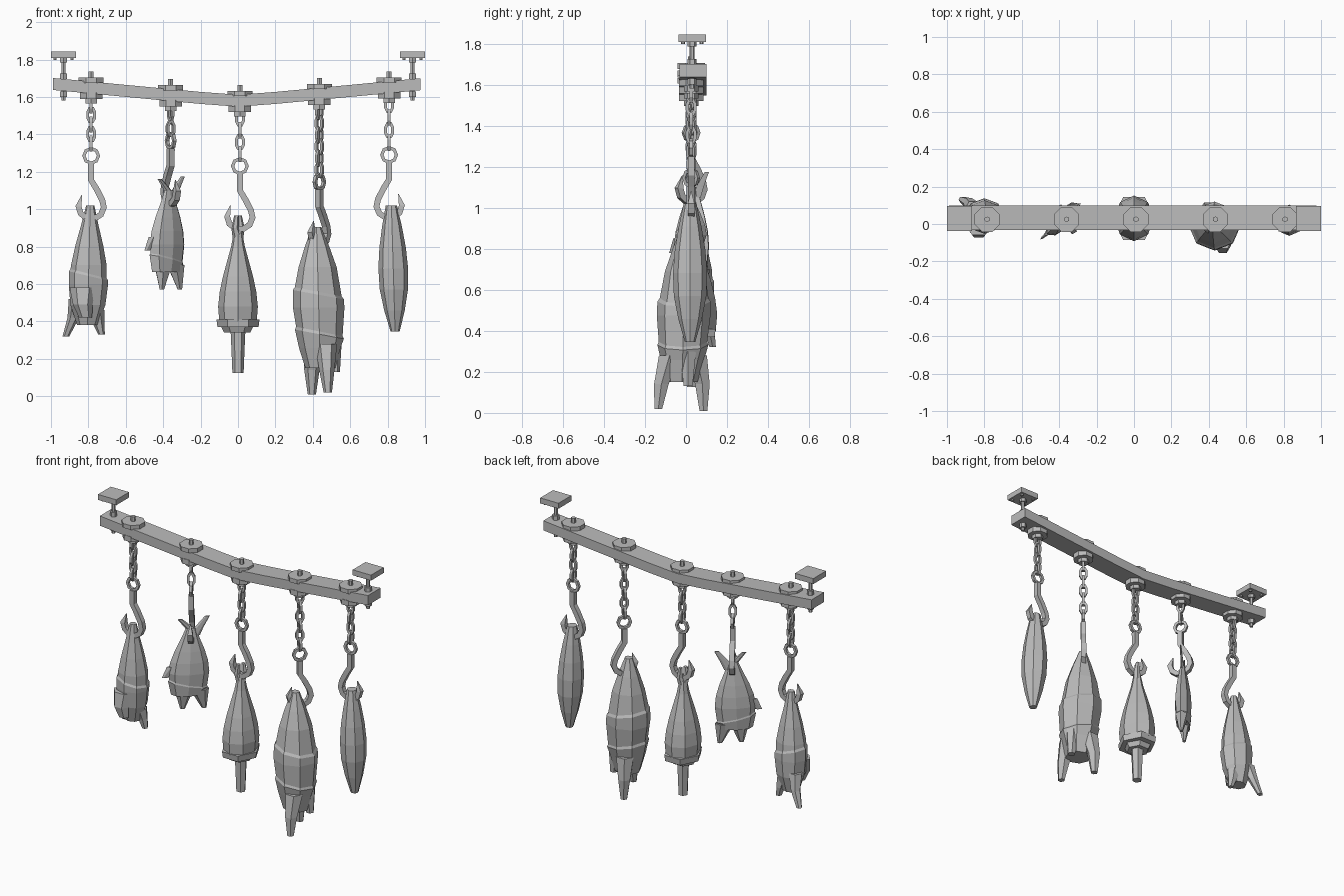
import bpy, bmesh
from math import sin, cos, pi, radians, hypot
from mathutils import Vector

cube = bpy.data.objects.get("Cube")
if cube:
    bpy.data.objects.remove(cube)

grey = bpy.data.materials.new("plain grey")
grey.use_nodes = True
shade = (.5, .5, .5, 1)
grey.diffuse_color = shade
grey.node_tree.nodes["Principled BSDF"].inputs["Base Color"].default_value = shade


def finish(name, bm, location=(0, 0, 0), turn=0):
    bmesh.ops.recalc_face_normals(bm, faces=bm.faces[:])
    mesh = bpy.data.meshes.new(name)
    bm.to_mesh(mesh)
    bm.free()
    mesh.materials.append(grey)
    obj = bpy.data.objects.new(name, mesh)
    obj.location = location
    obj.rotation_euler.z = radians(turn)
    bpy.context.collection.objects.link(obj)


def skin(bm, rings, closed=False):
    """Bridge rings of points into a tube, either looped or capped."""
    rings = [[bm.verts.new(point) for point in ring] for ring in rings]
    following = rings[1:] + rings[:1] if closed else rings[1:]
    for ring, after in zip(rings, following):
        for i in range(len(ring)):
            bm.faces.new((ring[i - 1], ring[i], after[i], after[i - 1]))
    if not closed:
        bm.faces.new(rings[0])
        bm.faces.new(rings[-1])


def oval(centre, across, depth, sides, tilt=0, phase=0):
    """Level ring of points, optionally tilted from side to side."""
    x, y, z = centre
    angles = [phase + 2 * pi * i / sides for i in range(sides)]
    return [(x + across * cos(a), y + depth * sin(a), z + tilt * cos(a)) for a in angles]


def disc(bm, x, y, low, high, radius, sides=8):
    skin(bm, [oval((x, y, z), radius, radius, sides, phase=pi / sides) for z in (low, high)])


def limb(bm, points, thick, thin, flat=1):
    """Tapering six sided tube through the given points."""
    last = len(points) - 1
    radii = [thick + (thin - thick) * i / last for i in range(last + 1)]
    skin(bm, [oval(point, radius, radius * flat, 6) for point, radius in zip(points, radii)])


def swell(bm, top, bottom, neck, belly, base, peak, depth, lean=(0, 0), cuts=(), curve=1, rows=6):
    """Hanging body that widens to a belly and narrows again; each cut makes an overlapping lip."""
    rows = [(i / rows, 1, 0) for i in range(rows + 1)]
    rows = [row for row in rows if all(abs(row[0] - cut) > .05 for cut in cuts)]
    for cut in cuts:
        rows += [(cut, .96, -.025), (cut + .02, 1.03, -.025)]
    rings = []
    for t, scale, tilt in sorted(rows):
        if t < peak:
            radius = neck + (belly - neck) * sin(pi / 2 * t / peak) ** curve
        else:
            radius = base + (belly - base) * cos(pi / 2 * (t - peak) / (1 - peak))
        centre = (lean[0] * t, lean[1] * t, top + (bottom - top) * t)
        rings.append(oval(centre, radius * scale, radius * scale * depth, 8, tilt))
    skin(bm, rings)


def bar(name, path, thick, location, turn=0, closed=False, pointed=False):
    """Square bar swept along a path in the local xz plane."""
    points = [Vector((x, 0, z)) for x, z in path]
    last = len(points) - 1
    rings = []
    for i, point in enumerate(points):
        before = points[i - 1] if closed or i else point
        after = points[(i + 1) % len(points)] if closed or i < last else point
        along = (after - before).normalized()
        radius = thick * (.1 if pointed and i == last else 1)
        side = Vector((along.z, 0, -along.x)) * radius
        across = Vector((0, radius, 0))
        rings.append([point + side + across, point + side - across,
                      point - side - across, point - side + across])
    bm = bmesh.new()
    skin(bm, rings, closed)
    finish(name, bm, location, turn)


def arc(width, height, start, end, steps, drop=0):
    angles = [radians(start + (end - start) * i / steps) for i in range(steps + 1)]
    return [(width * cos(a), height * sin(a) - drop) for a in angles]


# Sagging timber beam
def sag(x):
    return 1.575 + .095 * hypot(x, .05)


bm = bmesh.new()
half = .032
stations = [-.99] + [i / 5 for i in range(-4, 5)] + [.975]
skin(bm, [[(x, y, sag(x) + h) for y, h in ((-half, -half), (.1, -half), (.1, half), (-half, half))]
          for x in stations])
finish("beam", bm)

# Ceiling plates with threaded rods and nuts
for name, x in (("right", -.933), ("left", .933)):
    bm = bmesh.new()
    y = .03
    plate = bmesh.ops.create_cube(bm, size=1)["verts"]
    bmesh.ops.scale(bm, vec=(.134, .134, .036), verts=plate)
    bmesh.ops.translate(bm, vec=(x, y, 1.825), verts=plate)
    disc(bm, x, y, 1.58, 1.81, .012, 6)
    for middle in (1.615, 1.71, 1.8):
        disc(bm, x, y, middle - .015, middle + .015, .022, 6)
    for dx in (-.045, .045):
        for dy in (-.045, .045):
            disc(bm, x + dx, y + dy, 1.798, 1.81, .01, 6)
    finish(name + "_ceiling_mount", bm)

# Hangers: clamp plates, chain, ring and pointed hook
link_path = arc(.02, .04, 22.5, 337.5, 7)
ring_path = arc(.039, .039, 0, 315, 7)
hook_path = [(0, -.04), (0, -.13), (.03, -.18)] + arc(.068, .068, 30, -180, 6, drop=.27) + [(-.05, -.21)]

hangers = [("first", -.785, 1.285, 0), ("second", -.36, 1.365, 120), ("third", .01, 1.23, 0),
           ("fourth", .435, 1.145, 52), ("fifth", .808, 1.29, 180)]
for name, x, ring_height, turn in hangers:
    y = .025
    z = sag(x)
    bm = bmesh.new()
    disc(bm, x, y, z + .025, z + .053, .072)
    disc(bm, x, y, z - .06, z - .025, .065)
    disc(bm, x, y, z + .05, z + .085, .015, 6)
    disc(bm, x, y, z - .085, z - .055, .035, 6)
    finish(name + "_clamp", bm)
    top, bottom = z - .095, ring_height + .065
    gaps = max(1, round((top - bottom) / .058))
    for i in range(gaps + 1):
        height = top + (bottom - top) * i / gaps
        bar(name + "_chain_link", link_path, .008, (x, y, height), turn + 90 * ((gaps - i + 1) % 2), closed=True)
    bar(name + "_ring", ring_path, .009, (x, y, ring_height), turn, closed=True)
    bar(name + "_hook", hook_path, .016, (x, y, ring_height), turn, pointed=True)

# Small carcass with hanging head and legs
bm = bmesh.new()
swell(bm, top=1.02, bottom=.38, neck=.022, belly=.105, base=.055, peak=.7, depth=.9,
      lean=(-.015, .02), cuts=[.57], curve=1.2)
limb(bm, [(-.04, -.04, .58), (-.04, -.065, .49), (-.025, -.06, .42)], thick=.07, thin=.035, flat=.8)
limb(bm, [(-.07, .05, .52), (-.09, .08, .42), (-.13, .1, .32)], thick=.045, thin=.018)
limb(bm, [(.03, .03, .46), (.045, .04, .39), (.06, .04, .33)], thick=.045, thin=.018)
finish("small_carcass", bm, (-.79, .03, 0))

# Flat fish with forked tail, side fin and open mouth
bm = bmesh.new()
swell(bm, top=1.1, bottom=.665, neck=.03, belly=.125, base=.1, peak=.7, depth=.42,
      lean=(-.02, 0), cuts=[.83], curve=1.2)
for tip, height in ((-.065, 1.16), (.1, 1.175)):
    limb(bm, [(.015, 0, 1.05), (.015 + tip / 3, 0, 1.1), (tip, 0, height)], thick=.04, thin=.015, flat=.3)
for start, end in ((-.04, -.05), (.05, .08)):
    limb(bm, [(start, 0, .7), (end, 0, .57)], thick=.06, thin=.015, flat=.7)
limb(bm, [(-.1, 0, .85), (-.155, 0, .78)], thick=.045, thin=.02, flat=.3)
finish("fish", bm, (-.37, .035, 0), turn=42)

# Plucked bird with tied feet and hanging neck
bm = bmesh.new()
swell(bm, top=.88, bottom=.4, neck=.022, belly=.107, base=.1, peak=.9, depth=1.15, curve=1.4)
limb(bm, [(0, 0, .41), (0, 0, .37)], thick=.115, thin=.11, flat=1.15)
limb(bm, [(-.005, 0, .38), (-.005, 0, .34)], thick=.09, thin=.07)
limb(bm, [(0, 0, .36), (0, 0, .25), (0, 0, .125)], thick=.04, thin=.03)
for foot in (-.015, .015):
    limb(bm, [(0, 0, .84), (foot, foot, .9), (foot / 2, foot, .965)], thick=.028, thin=.013)
finish("bird", bm, (0, .03, 0))

# Large carcass with slashes across the belly
bm = bmesh.new()
swell(bm, top=.905, bottom=.15, neck=.025, belly=.138, base=.08, peak=.6, depth=.95,
      lean=(.02, -.02), cuts=[.46, .74], rows=7)
limb(bm, [(.05, -.08, .28), (.055, -.12, .14), (.06, -.135, .02)], thick=.06, thin=.022)
limb(bm, [(-.01, .05, .28), (-.025, .08, .14), (-.025, .085, .01)], thick=.06, thin=.022)
limb(bm, [(.09, .01, .3), (.1, .01, .13)], thick=.045, thin=.025)
finish("large_carcass", bm, (.42, 0, 0))

# Side of meat
bm = bmesh.new()
swell(bm, top=1.02, bottom=.345, neck=.03, belly=.08, base=.024, peak=.55, depth=1.05, lean=(.02, 0))
finish("meat_slab", bm, (.82, .02, 0))
